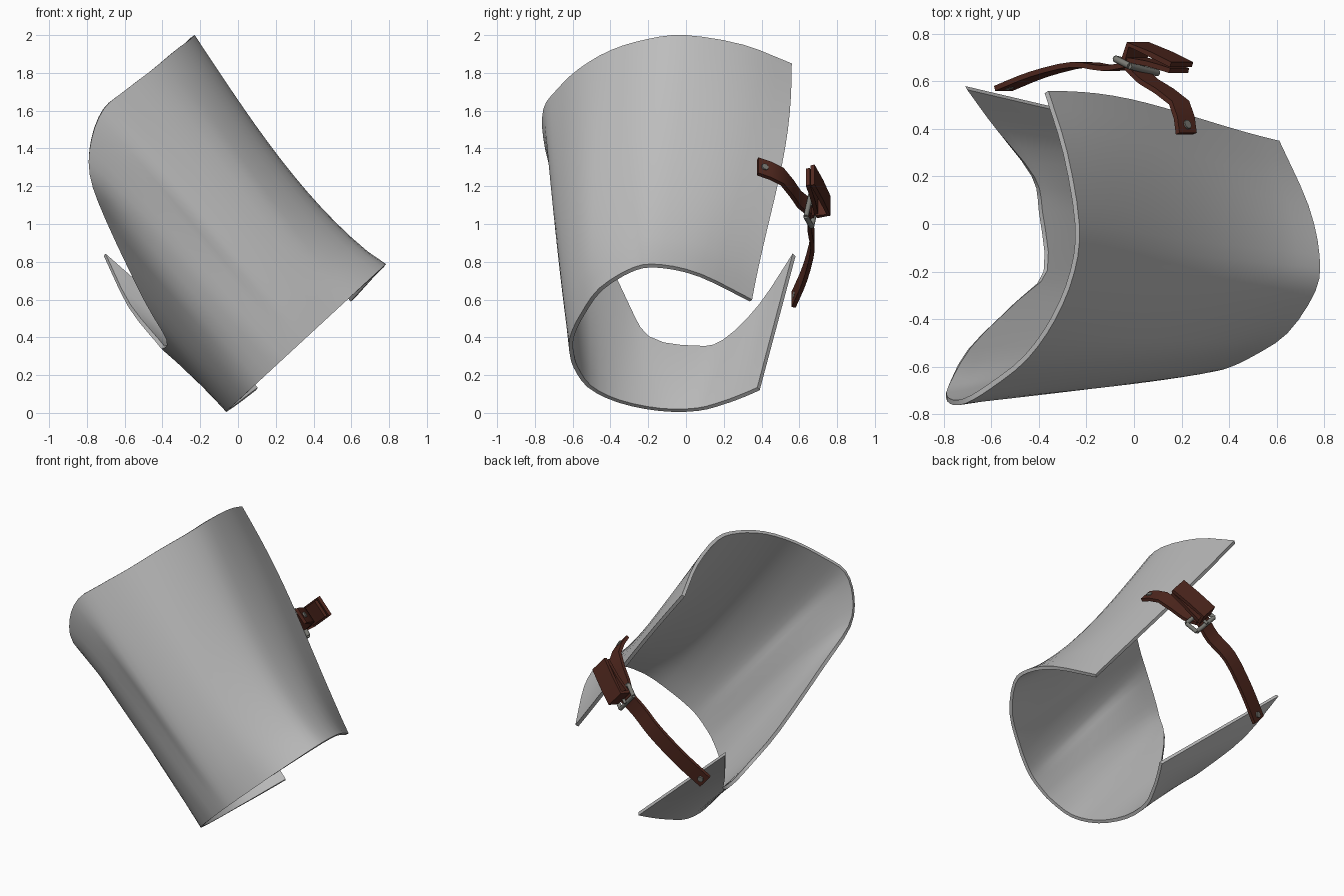
import bpy, bmesh, math
from mathutils import Vector

cube = bpy.data.objects.get("Cube")
if cube:
    bpy.data.objects.remove(cube, do_unlink=True)

ALONG = Vector((-0.66, 0, 0.75))   # axis of the guard
ACROSS = Vector((0.75, 0, 0.66))   # sideways across the guard
BACK = Vector((0, 1, 0))


def material(name, color):
    mat = bpy.data.materials.new(name)
    mat.use_nodes = True
    mat.diffuse_color = (*color, 1)
    mat.node_tree.nodes["Principled BSDF"].inputs["Base Color"].default_value = (*color, 1)
    return mat


steel = material("steel grey", (0.51, 0.51, 0.51))
leather = material("brown leather", (0.085, 0.022, 0.014))
buckle_metal = material("dull buckle metal", (0.2, 0.2, 0.18))


def finish(bm, name, mat, thickness, offset=-1.0):
    mesh = bpy.data.meshes.new(name)
    bm.to_mesh(mesh)
    bm.free()
    obj = bpy.data.objects.new(name, mesh)
    bpy.context.collection.objects.link(obj)
    mesh.materials.append(mat)
    bpy.ops.object.select_all(action="DESELECT")
    obj.select_set(True)
    bpy.context.view_layer.objects.active = obj
    mod = obj.modifiers.new("thickness", "SOLIDIFY")
    mod.thickness, mod.offset = thickness, offset
    bpy.ops.object.modifier_apply(modifier=mod.name)
    bpy.ops.object.shade_smooth_by_angle(angle=math.radians(35))


def smooth_path(points, steps):
    """Catmull-Rom curve through the points."""
    pts = [Vector(p) for p in points]
    pts = [2 * pts[0] - pts[1]] + pts + [2 * pts[-1] - pts[-2]]
    out = []
    for p, q, r, s in zip(pts, pts[1:], pts[2:], pts[3:]):
        for k in range(steps):
            t = k / steps
            out.append(0.5 * (2 * q + (r - p) * t + (2 * p - 5 * q + 4 * r - s) * t ** 2
                              + (3 * q - p - 3 * r + s) * t ** 3))
    return out + [pts[-2]]


def skin(rows):
    """Sheet of quads through rows of points."""
    bm = bmesh.new()
    grid = [[bm.verts.new(p) for p in row] for row in rows]
    for low, high in zip(grid, grid[1:]):
        for i in range(len(low) - 1):
            bm.faces.new((low[i], high[i], high[i + 1], low[i + 1]))
    return bm


# Guard plate: the lower rim lies on a slanted plane, its ends curling slightly sideways
lower_yz = [(.35, .6), (.08, .735), (-.13, .785), (-.28, .77), (-.46, .66), (-.56, .52),
            (-.605, .43), (-.62, .37), (-.615, .31), (-.595, .24), (-.52, .135), (-.36, .055),
            (-.14, .01), (.06, .01), (.2, .045), (.31, .085), (.39, .12)]
upper_rim = [(-.36, .56, 1.85), (-.28, .3, 1.95), (-.23, 0, 2), (-.25, -.2, 1.98),
             (-.33, -.4, 1.92), (-.45, -.57, 1.82), (-.6, -.69, 1.705), (-.71, -.755, 1.61),
             (-.775, -.755, 1.45), (-.785, -.7, 1.26), (-.7, -.53, 1.02), (-.5, -.33, .6),
             (-.38, -.2, .39), (-.4, .05, .34), (-.43, .2, .37), (-.58, .4, .56),
             (-.71, .58, .83)]
lower = smooth_path([(1.083 * z - .07 + .09 * max(y, 0), y, z) for y, z in lower_yz], 3)
upper = smooth_path(upper_rim, 3)


def bump(x, middle, spread):
    return max(0, 1 - ((x - middle) / spread) ** 2)


rows = []
ROWS = 14
for r in range(ROWS + 1):
    s = r / ROWS
    low_wave = math.sin(math.pi * s ** 0.75)
    high_wave = math.sin(math.pi * s ** 1.6)
    row = []
    for i, (lo, up) in enumerate(zip(lower, upper)):
        p = lo.lerp(up, s)
        p -= ACROSS * 0.075 * bump(i, 7, 7) * low_wave           # waist on the outer side
        p += BACK * 0.04 * bump(i, 0, 6) * high_wave             # bowed rear edge
        p -= BACK * 0.02 * bump(i, 17, 5) * low_wave             # fuller front
        p += (ACROSS + BACK) * 0.025 * bump(i, 25, 4) * high_wave  # hollow below the flared corner
        row.append(p)
    rows.append(row)
finish(skin(rows), "guard_plate", steel, 0.022)


def ribbon(name, points, steps=3, width=0.11):
    path = smooth_path(points, steps)
    half = ALONG * width / 2
    finish(skin([[p - half for p in path], [p + half for p in path]]),
           name, leather, 0.022, 0.0)


# Straps
long_path = [(-.55, .57, .6), (-.4, .63, .74), (-.23, .67, .9), (-.1, .655, 1), (0, .67, 1.09)]
short_path = [(.22, .38, 1.305), (.19, .51, 1.25), (.06, .6, 1.13), (0, .66, 1.09)]
ribbon("long_strap", long_path)
ribbon("short_strap", short_path, 2)
ribbon("strap_tail_inner", [(0, .69, 1.09), (.09, .675, 1.16), (.19, .645, 1.25)], 2, 0.12)
ribbon("strap_tail_outer", [(0, .69, 1.09), (.02, .755, 1.1), (.11, .715, 1.18),
                            (.2, .67, 1.26)], 1, 0.14)


def rod(name, start, end, radius):
    bpy.ops.mesh.primitive_cylinder_add(vertices=8, radius=radius, depth=(end - start).length,
                                        location=(start + end) / 2)
    obj = bpy.context.object
    obj.name = name
    obj.rotation_euler = (end - start).to_track_quat("Z", "Y").to_euler()
    obj.data.materials.append(buckle_metal)
    bpy.ops.object.shade_smooth_by_angle(angle=math.radians(50))


# Buckle frame with centre tongue
centre = Vector((0.01, .665, 1.08))
side = ALONG * 0.09 + BACK * 0.015
depth = ACROSS * 0.04 - BACK * 0.015
corners = [centre + side + depth, centre + side - depth, centre - side - depth,
           centre - side + depth]
for k in range(4):
    rod(f"buckle_bar_{k + 1}", corners[k], corners[(k + 1) % 4], 0.014)
raised = centre + BACK * 0.02
rod("buckle_tongue", raised - depth, raised + depth, 0.01)

# Rivets fixing the straps to the plate
for name, path in (("long_strap_rivet", long_path), ("short_strap_rivet", short_path)):
    first, second = Vector(path[0]), Vector(path[1])
    run = (second - first).normalized()
    out = run.cross(ALONG).normalized()
    if out.dot(ACROSS + BACK) < 0:
        out = -out
    spot = first + run * 0.035
    rod(name, spot - out * 0.012, spot + out * 0.022, 0.02)
